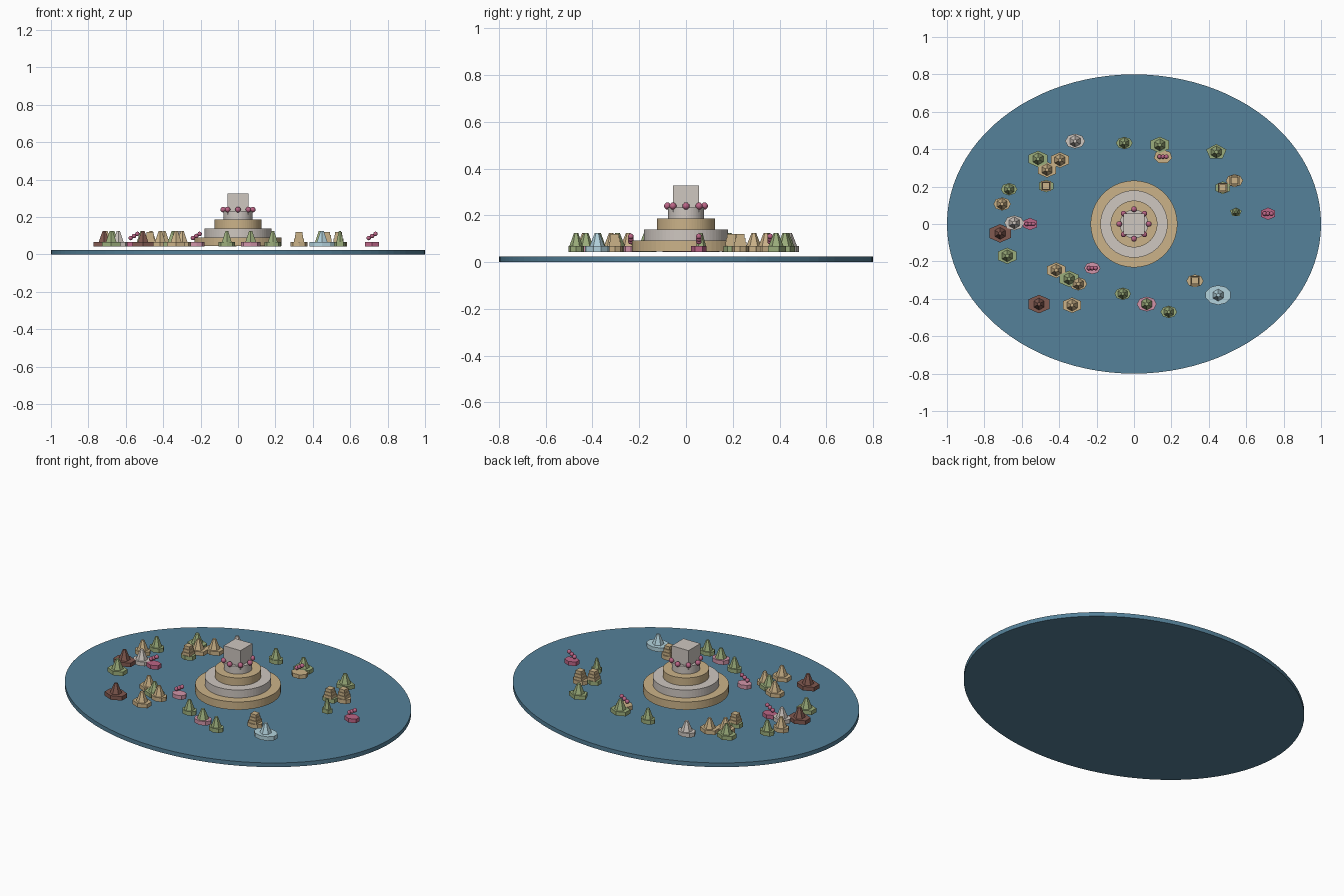
import bpy
from math import pi, cos, sin

if "Cube" in bpy.data.objects:
    bpy.data.objects.remove(bpy.data.objects["Cube"])

COL = {
    'sea': (.09, .22, .32), 'tan': (.6, .45, .25), 'stone': (.62, .57, .53),
    'green': (.33, .42, .2), 'brown': (.22, .1, .08), 'pink': (.65, .3, .4),
    'rose': (.5, .13, .24), 'ice': (.45, .65, .72),
}
MATS = {}
for key, rgb in COL.items():
    MATS[key] = bpy.data.materials.new(key)
    MATS[key].diffuse_color = (*rgb, 1)


def finish(name, col, scale=(1, 1, 1)):
    o = bpy.context.object
    o.name = name
    o.scale = scale
    o.data.materials.append(MATS[col])


def prism(name, x, y, z0, z1, rx, ry, n, col, taper=1.0):
    bpy.ops.mesh.primitive_cone_add(vertices=n, radius1=1, radius2=taper, depth=z1 - z0,
                                    location=(x, y, (z0 + z1) / 2))
    finish(name, col, (rx, ry, 1))


def box(name, x, y, z0, z1, w, col):
    bpy.ops.mesh.primitive_cube_add(size=1, location=(x, y, (z0 + z1) / 2))
    finish(name, col, (w, w, z1 - z0))


def ball(name, x, y, z, r, col):
    bpy.ops.mesh.primitive_uv_sphere_add(segments=16, ring_count=8, radius=r, location=(x, y, z))
    finish(name, col)
    bpy.ops.object.shade_smooth()


# oval base
prism('sea_base', 0, 0, 0, 0.025, 1.0, 0.8, 96, 'sea')

# central stepped monument with a ring of balls
for i, r in enumerate((0.232, 0.18, 0.125, 0.077)):
    z = 0.045 + 0.047 * i
    prism(f'tier_{i + 1}', 0, 0, z, z + 0.047, r, r, 64, 'stone' if i % 2 else 'tan')
box('top_block', 0, 0, 0.215, 0.327, 0.112, 'stone')
for i in range(8):
    a = i * pi / 4
    ball(f'ring_ball_{i + 1}', 0.079 * cos(a), 0.079 * sin(a), 0.24, 0.015, 'rose')


def peak(x, y, ry, col):
    r = min(0.033, ry * 0.9)
    prism('peak', x, y, 0.066, 0.125, r, r, 6, col, taper=0.3)


def steps(x, y, ry, col):
    for k in range(3):
        z = 0.067 + k * 0.018
        box('step', x, y, z, z + 0.018, 0.052 - k * 0.008, 'tan')


def buds(x, y, ry, col):
    for k in range(3):
        ball('bud', x + (k - 1) * 0.018, y, 0.088 + k * 0.011, 0.012, 'rose')


# islet groups: colour, topping, sides, half width, centres
GROUPS = [
    ('green', peak, 5, .057, [(.44, .385)]),
    ('green', peak, 5, .033, [(.545, .064)]),
    ('green', peak, 6, .058, [(-.513, .348), (-.347, -.293), (-.678, -.17), (.138, .423)]),
    ('green', peak, 8, .044, [(-.668, .186), (-.06, -.373), (.186, -.47), (-.052, .433)]),
    ('tan', peak, 6, .056, [(-.396, .342), (-.465, .29), (-.416, -.247), (-.331, -.434)]),
    ('tan', peak, 8, .047, [(-.705, .107), (-.298, -.32)]),
    ('stone', peak, 8, .053, [(-.315, .443), (-.64, .006)]),
    ('brown', peak, 6, .066, [(-.716, -.05), (-.508, -.428)]),
    ('ice', peak, 10, .07, [(.45, -.38)]),
    ('pink', peak, 8, .053, [(.068, -.428)]),
    ('green', steps, 6, .045, [(-.47, .203), (.475, .194)]),
    ('tan', steps, 8, .046, [(.326, -.304), (.537, .232)]),
    ('rose', buds, 6, .044, [(-.556, 0), (.717, .055)]),
    ('pink', buds, 8, .043, [(-.223, -.236)]),
    ('tan', buds, 7, .05, [(.155, .36)]),
]
for col, topping, n, rx, centres in GROUPS:
    for x, y in centres:
        ry = rx * 0.75
        prism('islet', x, y, 0.044, 0.068, rx, ry, n, col)
        topping(x, y, ry, 'green' if col == 'pink' else col)

for m in bpy.data.materials:
    if m.users and not m.is_grease_pencil:
        m.use_nodes = True
        m.node_tree.nodes["Principled BSDF"].inputs["Base Color"].default_value = m.diffuse_color
